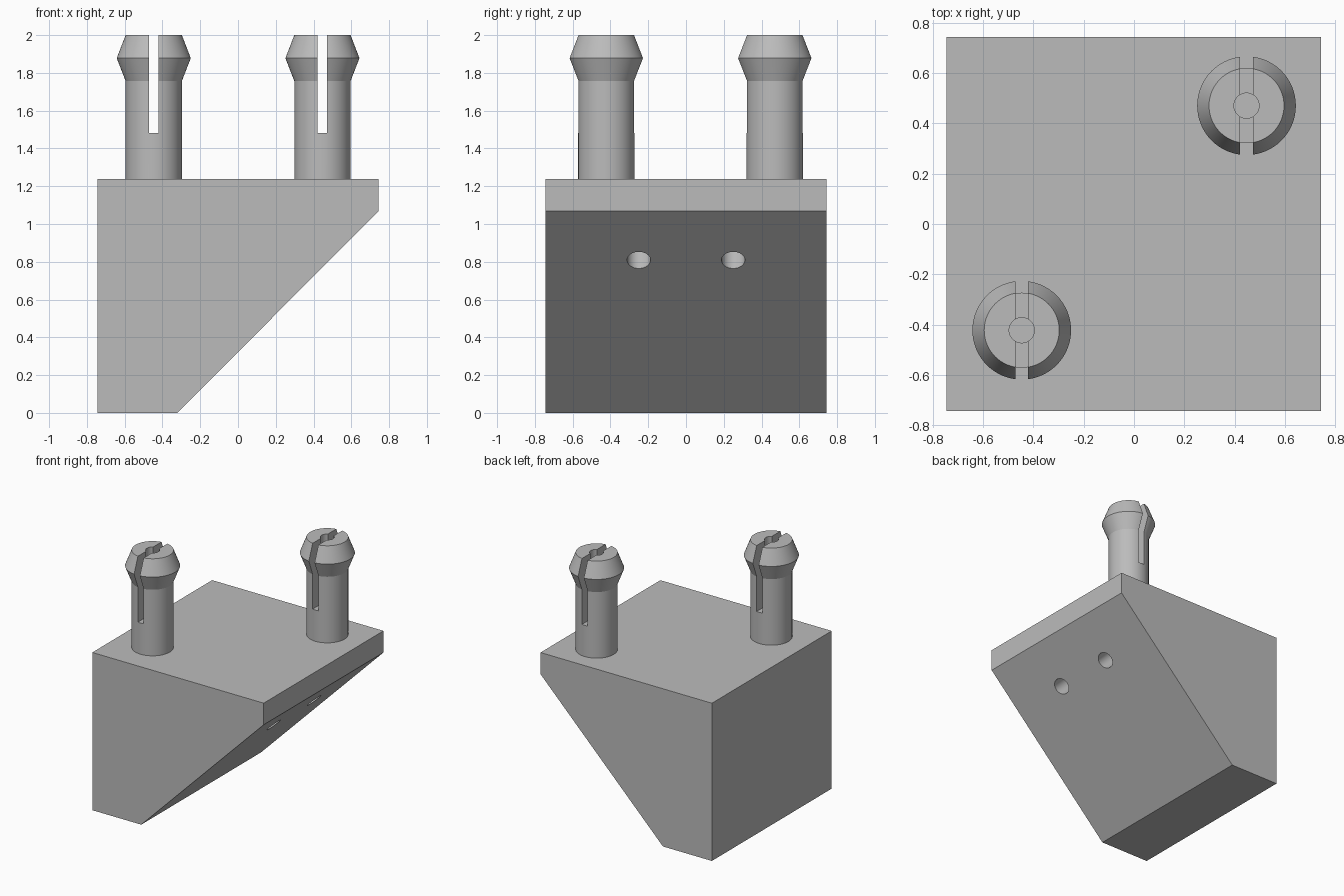
import bpy, bmesh, math
from mathutils import Vector

if "Cube" in bpy.data.objects:
    bpy.data.objects.remove(bpy.data.objects["Cube"])

grey = bpy.data.materials.new("light_grey_plastic")
grey.diffuse_color = (0.5, 0.5, 0.5, 1)
grey.use_nodes = True
grey.node_tree.nodes["Principled BSDF"].inputs["Base Color"].default_value = grey.diffuse_color


def finish(name, bm):
    bmesh.ops.recalc_face_normals(bm, faces=bm.faces)
    me = bpy.data.meshes.new(name)
    bm.to_mesh(me)
    bm.free()
    me.materials.append(grey)
    ob = bpy.data.objects.new(name, me)
    bpy.context.collection.objects.link(ob)
    return ob


def prism(name, profile, y0, y1):
    """Extrude an xz profile along y."""
    bm = bmesh.new()
    face = bm.faces.new([bm.verts.new((x, y0, z)) for x, z in profile])
    ext = bmesh.ops.extrude_face_region(bm, geom=[face])
    moved = [g for g in ext["geom"] if isinstance(g, bmesh.types.BMVert)]
    bmesh.ops.translate(bm, verts=moved, vec=(0, y1 - y0, 0))
    return finish(name, bm)


def lathe(name, profile, cx, cy, n=64):
    """Stack of rings (radius, z) closed with end caps."""
    bm = bmesh.new()
    rings = [[bm.verts.new((cx + r * math.cos(2 * math.pi * i / n),
                            cy + r * math.sin(2 * math.pi * i / n), z))
              for i in range(n)] for r, z in profile]
    for a, b in zip(rings, rings[1:]):
        for i in range(n):
            j = (i + 1) % n
            bm.faces.new((a[i], a[j], b[j], b[i]))
    bm.faces.new(rings[0])
    bm.faces.new(rings[-1])
    return finish(name, bm)


def cut(ob, cutter):
    mod = ob.modifiers.new("cut", 'BOOLEAN')
    mod.operation, mod.solver, mod.object = 'DIFFERENCE', 'EXACT', cutter
    bpy.context.view_layer.objects.active = ob
    bpy.ops.object.modifier_apply(modifier=mod.name)
    bpy.data.objects.remove(cutter)


def smooth(ob):
    bpy.ops.object.select_all(action='DESELECT')
    ob.select_set(True)
    bpy.context.view_layer.objects.active = ob
    bpy.ops.object.shade_smooth_by_angle(angle=math.radians(20))


TOP = 1.238
# wedge block with a sloping underside
block = prism("wedge_block", [(-0.745, 0), (-0.32, 0), (0.743, 1.068),
                              (0.743, TOP), (-0.745, TOP)], -0.743, 0.743)

# two blind holes square to the slope
normal = Vector((1, 0, -1)).normalized()
for y in (-0.25, 0.25):
    drill = lathe("hole_cutter", [(0.062, -0.3), (0.062, 0.1)], 0, 0, 48)
    drill.rotation_euler = normal.to_track_quat('Z', 'Y').to_euler()
    drill.location = (0.485, y, 0.809)
    bpy.context.view_layer.update()
    cut(block, drill)
smooth(block)

# split snap pegs with flared heads
for name, cx, cy in (("left_peg", -0.446, -0.422), ("right_peg", 0.447, 0.47)):
    peg = lathe(name, [(0.149, TOP), (0.149, 1.757), (0.196, 1.878), (0.149, 2.0)], cx, cy)
    cut(peg, lathe("bore_cutter", [(0.05, 1.1), (0.05, 2.1)], cx, cy, 48))
    w = 0.025
    cut(peg, prism("slot_cutter", [(cx - w, 1.483), (cx + w, 1.483),
                                   (cx + w, 2.1), (cx - w, 2.1)], cy - 0.3, cy + 0.3))
    smooth(peg)
